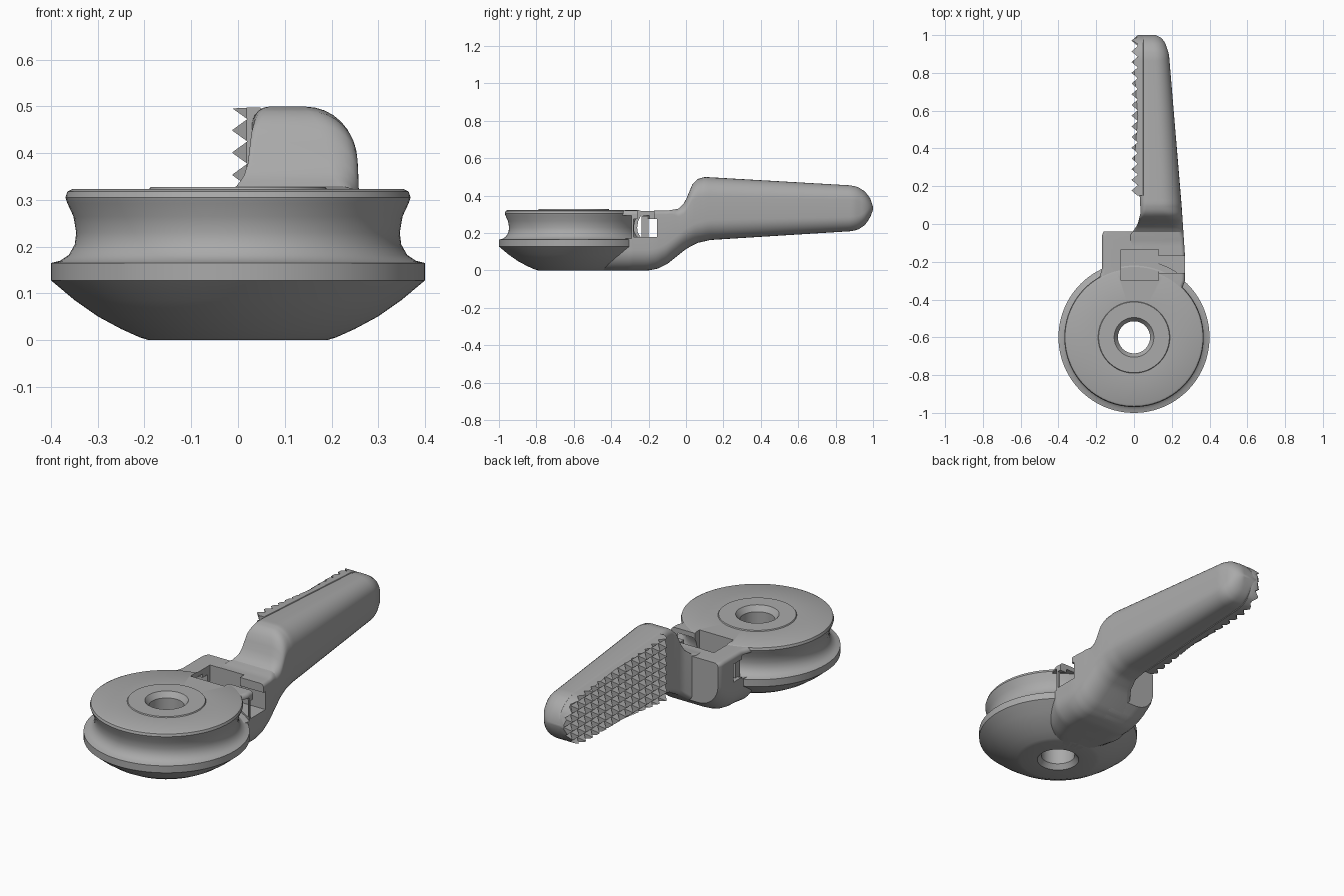
import bpy, bmesh, math

if "Cube" in bpy.data.objects:
    bpy.data.objects.remove(bpy.data.objects["Cube"])

grey = bpy.data.materials.new("plain grey")
grey.use_nodes = True
grey.diffuse_color = (0.4, 0.4, 0.4, 1)
grey.node_tree.nodes["Principled BSDF"].inputs["Base Color"].default_value = (0.4, 0.4, 0.4, 1)


def make(name, bm):
    bmesh.ops.recalc_face_normals(bm, faces=bm.faces)
    mesh = bpy.data.meshes.new(name)
    bm.to_mesh(mesh)
    bm.free()
    mesh.materials.append(grey)
    ob = bpy.data.objects.new(name, mesh)
    bpy.context.collection.objects.link(ob)
    return ob


def bridge(bm, rings, closed):
    pairs = list(zip(rings, rings[1:]))
    if closed:
        pairs.append((rings[-1], rings[0]))
    else:
        bm.faces.new(rings[0])
        bm.faces.new(rings[-1])
    for a, b in pairs:
        n = len(a)
        for i in range(n):
            j = (i + 1) % n
            bm.faces.new((a[i], a[j], b[j], b[i]))


def lathe(name, profile, cy, steps=96):
    bm = bmesh.new()
    rings = []
    for s in range(steps):
        t = math.tau * s / steps
        rings.append([bm.verts.new((r * math.cos(t), cy + r * math.sin(t), z)) for r, z in profile])
    bridge(bm, rings, True)
    return make(name, bm)


def at(curve, y):
    """Read a piecewise curve at y; a plain number is constant."""
    if not isinstance(curve, list):
        return curve
    if y <= curve[0][0]:
        return curve[0][1]
    for (a, u), (b, v) in zip(curve, curve[1:]):
        if y <= b:
            return u + (v - u) * (y - a) / (b - a)
    return curve[-1][1]


def loft(name, y0, y1, left, right, low, high, radii, seg=8):
    """Rounded box sections along y; radii: low right, high right, high left, low left."""
    count = int((y1 - y0) / 0.015)
    ys = [y0 + (y1 - y0) * i / count for i in range(count + 1)]
    bm = bmesh.new()
    rings = []
    for y in ys:
        l, r, b, t = (at(c, y) for c in (left, right, low, high))
        ring = []
        for k, rad in enumerate(radii):
            q = min(at(rad, y), (t - b) * 0.49, (r - l) * 0.49)
            cx = r - q if k < 2 else l + q
            cz = t - q if k in (1, 2) else b + q
            for i in range(seg + 1):
                a = math.pi / 2 * (k - 1 + i / seg)
                ring.append(bm.verts.new((cx + q * math.cos(a), y, cz + q * math.sin(a))))
        rings.append(ring)
    bridge(bm, rings, False)
    return make(name, bm)


def box(name, lo, hi):
    bm = bmesh.new()
    bmesh.ops.create_cube(bm, size=1)
    for v in bm.verts:
        v.co = [a + (b - a) * (c + 0.5) for a, b, c in zip(lo, hi, v.co)]
    return make(name, bm)


def comb(name, start, pitch, count, along_y):
    """Sawtooth cutter whose valleys leave pointed teeth."""
    outline = [(-0.06, start + pitch * count), (-0.06, start)]
    for i in range(count):
        outline += [(-0.013, start + pitch * i), (0.02, start + pitch * (i + 0.5))]
    outline.append((-0.013, start + pitch * count))
    bm = bmesh.new()
    rings = []
    for w in (-0.1, 1.2):
        rings.append([bm.verts.new((x, s, w) if along_y else (x, w, s)) for x, s in outline])
    bridge(bm, rings, False)
    return make(name, bm)


def cut(ob, cutters):
    for c in cutters:
        m = ob.modifiers.new("cut", "BOOLEAN")
        m.operation = "DIFFERENCE"
        m.solver = "EXACT"
        m.object = c


# Shared side silhouette of neck and handle
top = [(-0.1, 0.32), (-0.04, 0.33), (-0.01, 0.36), (0.01, 0.4), (0.03, 0.455), (0.06, 0.488),
       (0.1, 0.5), (0.88, 0.455), (0.92, 0.446), (0.96, 0.42), (0.985, 0.385), (1, 0.34)]
bottom = [(-0.2, 0), (-0.15, 0.01), (-0.1, 0.035), (-0.05, 0.075), (0, 0.115), (0.06, 0.147),
          (0.13, 0.163), (0.88, 0.21), (0.92, 0.218), (0.96, 0.245), (0.985, 0.285), (1, 0.325)]
side = [(-0.5, 0.17), (-0.4, 0.235), (-0.3, 0.27), (-0.17, 0.27), (0.1, 0.252), (0.9, 0.185),
        (0.96, 0.165), (0.985, 0.145), (1, 0.115)]

# Grooved wheel with a chamfered bore and raised rim
wheel = lathe("grooved_wheel", [
    (0.105, 0), (0.19, 0), (0.21, 0.006), (0.25, 0.024), (0.3, 0.051), (0.35, 0.086), (0.4, 0.128),
    (0.4, 0.165), (0.38, 0.17), (0.362, 0.182), (0.349, 0.205), (0.346, 0.23), (0.352, 0.265),
    (0.365, 0.293), (0.369, 0.305), (0.365, 0.318), (0.355, 0.323), (0.19, 0.323), (0.187, 0.328),
    (0.105, 0.328), (0.085, 0.3), (0.085, 0.025)], -0.6)

# Arm: neck and tapered handle
inner = [(-0.06, -0.02), (-0.03, 0), (0, 0.02), (0.06, 0.035), (0.15, 0.03)]
arm = loft("neck_and_handle", -0.48, 1, inner, side, bottom, top,
           [0.11, [(-0.08, 0.02), (0.08, 0.11)], [(0, 0.01), (0.1, 0.035)], [(-0.1, 0.02), (0.1, 0.035)]])

# Side block beside the neck
block = loft("side_block", -0.46, -0.04, [(-0.46, -0.12), (-0.3, -0.19), (-0.24, -0.17), (-0.06, -0.17), (-0.04, -0.16)],
             0.1, bottom, 0.319, [0.02, 0.01, 0.02, 0.15])

# Toothed grip plate
grip = loft("grip_teeth", 0.15, 1, -0.012, 0.05, bottom, top, [0.002] * 4, 1)

# Cutters: groove, rope channel, top pocket, side notch, tooth combs
groove = lathe("groove_cutter", [(0.34, 0.17), (0.41, 0.17), (0.41, 0.295), (0.34, 0.295)], -0.6)
channel = box("channel_cutter", (-0.4, -0.28, 0.18), (0.4, -0.155, 0.275))
pocket = box("pocket_cutter", (-0.07, -0.3, 0.175), (0.13, -0.135, 0.4))
notch = box("notch_cutter", (0.12, -0.26, 0.185), (0.4, -0.17, 0.4))
comb_y = comb("row_cutter", 0.12, 0.0567, 16, True)
comb_z = comb("column_cutter", 0.115, 0.0477, 9, False)
cutters = [groove, channel, pocket, notch, comb_y, comb_z]
for c in cutters:
    c.hide_render = True
cut(wheel, [pocket, notch])
cut(arm, [groove, channel, pocket, notch])
cut(block, [groove, channel, pocket])
cut(grip, [comb_y, comb_z])

# Small post in the rope channel
post = box("channel_post", (-0.15, -0.238, 0.17), (-0.1, -0.2, 0.29))

# Apply cuts and shade
bpy.context.view_layer.update()
for ob in (wheel, arm, block, grip, post):
    bpy.ops.object.select_all(action="DESELECT")
    ob.select_set(True)
    bpy.context.view_layer.objects.active = ob
    for m in list(ob.modifiers):
        bpy.ops.object.modifier_apply(modifier=m.name)
    bpy.ops.object.shade_smooth_by_angle(angle=math.radians(28))
for c in cutters:
    bpy.data.objects.remove(c)
